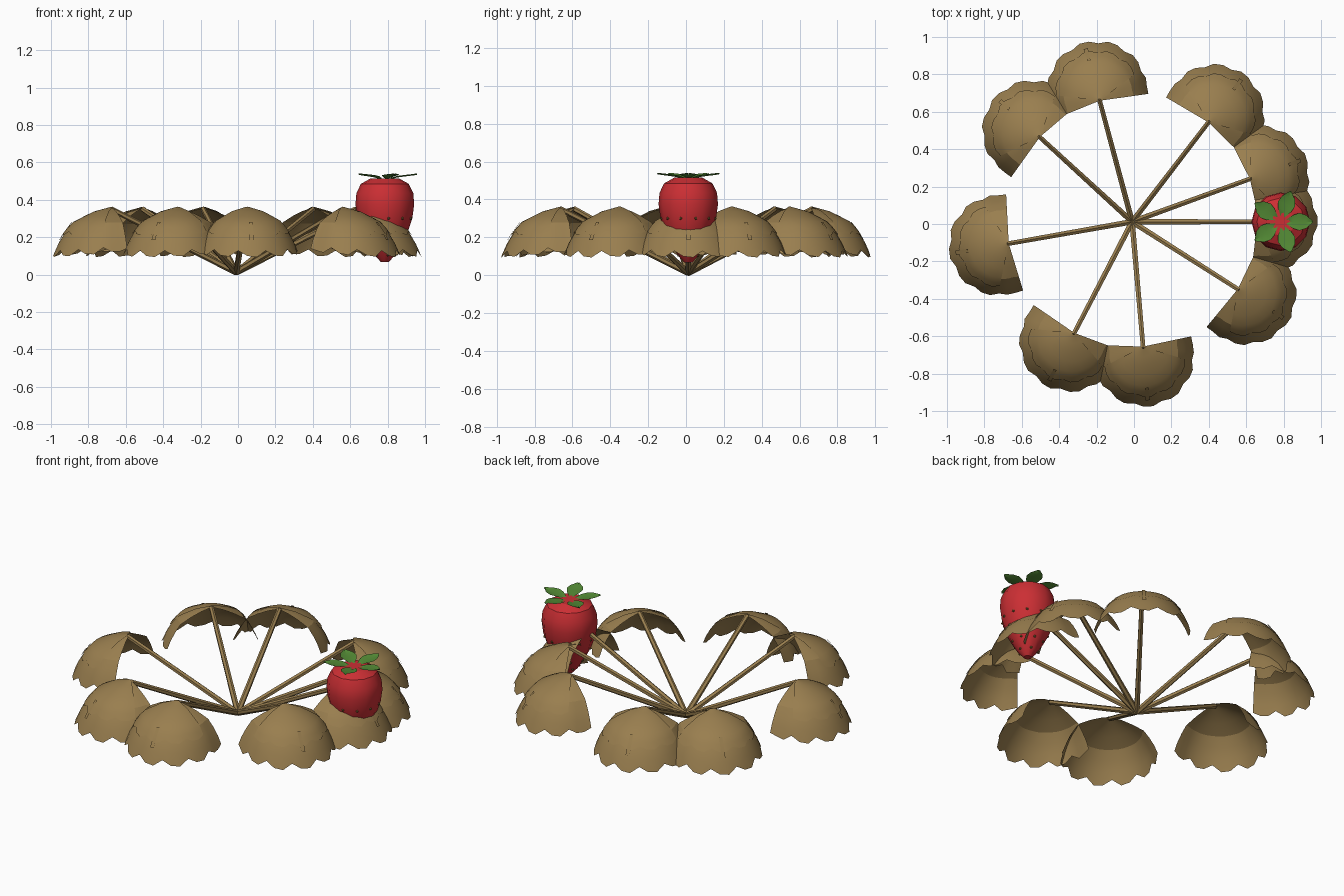
import bpy, bmesh, math
from mathutils import Vector, Matrix

if "Cube" in bpy.data.objects:
    bpy.data.objects.remove(bpy.data.objects["Cube"])

HUB = Vector((-0.01, 0.012, 0.0))
BERRY = Vector((0.785, 0.012, 0.0))
REACH, TOP = 0.67, 0.355          # where each stem ends
GOLDEN = 137.5                    # angle between successive leaves


def material(name, rgb):
    m = bpy.data.materials.new(name)
    m.diffuse_color = (*rgb, 1)
    m.use_nodes = True
    m.node_tree.nodes["Principled BSDF"].inputs["Base Color"].default_value = m.diffuse_color
    return m


DRY = material("dry_leaf_tan", (0.32, 0.21, 0.078))
RED = material("berry_red", (0.60, 0.028, 0.034))
GREEN = material("sepal_green", (0.085, 0.25, 0.035))
SEED = material("seed_olive", (0.20, 0.12, 0.03))


def add_object(name, bm, mat, angle=None):
    mesh = bpy.data.meshes.new(name)
    bm.to_mesh(mesh)
    bm.free()
    mesh.materials.append(mat)
    ob = bpy.data.objects.new(name, mesh)
    bpy.context.collection.objects.link(ob)
    if angle:
        bpy.ops.object.select_all(action='DESELECT')
        ob.select_set(True)
        bpy.context.view_layer.objects.active = ob
        bpy.ops.object.shade_smooth_by_angle(angle=math.radians(angle))
    return ob


def grid(bm, rows):
    """Skin rows of points with quads."""
    vs = [[bm.verts.new(p) for p in row] for row in rows]
    for a, b in zip(vs, vs[1:]):
        for i in range(len(a) - 1):
            bm.faces.new((a[i], b[i], b[i + 1], a[i + 1]))


# Drooping profile of a leaf: (share of the reach, share of the drop)
DROOP = [(0.03, 0.0), (0.33, 0.10), (0.68, 0.32), (0.86, 0.61), (1.0, 1.0)]
LOBES, STEPS, SPREAD = 7, 3, 97


def droop_at(s):
    k = min(int(s * 4), 3)
    f = s * 4 - k
    (h0, d0), (h1, d1) = DROOP[k], DROOP[k + 1]
    return h0 + (h1 - h0) * f, d0 + (d1 - d0) * f


def leaf_point(phi, s, lift):
    c = abs(math.cos(phi))
    reach = 0.265 + 0.06 * c
    drop = 0.235 + 0.03 * c
    h, d = droop_at(s)
    return Vector((REACH + math.cos(phi) * reach * h,
                   math.sin(phi) * reach * h,
                   TOP - drop * d + lift))


def leaf_sheet(bm, size, spread, lobes, lift):
    n = lobes * STEPS
    rows = []
    for ring in range(7):
        row = []
        for i in range(n + 1):
            phi = math.radians(spread) * (2 * i / n - 1)
            scallop = (0.0, 0.75, 0.9)[i % STEPS] if 0 < i < n else 0.3
            s = ring / 6 * size * (1 - 0.09 * (1 - scallop) * (ring / 6) ** 4)
            row.append(leaf_point(phi, s, lift))
        rows.append(row)
    grid(bm, rows)


# Stems and drooping lobed leaves
for k in range(9):
    turn = Matrix.Translation(HUB) @ Matrix.Rotation(math.radians(GOLDEN * k), 4, 'Z')

    bm = bmesh.new()
    a, b = Vector((0, 0, 0.012)), Vector((REACH + 0.01, 0, TOP - 0.004))
    bmesh.ops.create_cone(bm, cap_ends=True, segments=6, radius1=0.017,
                          radius2=0.014, depth=(b - a).length)
    pose = (Matrix.Translation((a + b) / 2)
            @ (b - a).to_track_quat('Z', 'Y').to_matrix().to_4x4())
    bmesh.ops.transform(bm, matrix=turn @ pose, verts=bm.verts)
    add_object(f"stem_{k + 1}", bm, DRY, 30)

    bm = bmesh.new()
    leaf_sheet(bm, 1.0, SPREAD, LOBES, 0.0)
    leaf_sheet(bm, 0.72, 68, 5, 0.007)          # small upper layer
    grid(bm, [[leaf_point(p, s / 10, 0.012) for p in (-0.04, 0.04)]
              for s in range(5, 9)])            # narrow midrib
    bmesh.ops.transform(bm, matrix=turn, verts=bm.verts)
    add_object(f"leaf_{k + 1}", bm, DRY, 20)

# Berry: turned profile of (radius, height)
PROFILE = [(0.022, 0.068), (0.055, 0.105), (0.088, 0.16), (0.122, 0.225),
           (0.147, 0.30), (0.157, 0.375), (0.152, 0.435), (0.128, 0.485),
           (0.075, 0.515)]
SIDES = 12
bm = bmesh.new()
rows = []
for r, z in reversed(PROFILE):
    rows.append([bm.verts.new(BERRY + Vector((r * math.cos(2 * math.pi * i / SIDES),
                                              r * math.sin(2 * math.pi * i / SIDES), z)))
                 for i in range(SIDES)])
for a, b in zip(rows, rows[1:]):
    for i in range(SIDES):
        j = (i + 1) % SIDES
        bm.faces.new((a[i], b[i], b[j], a[j]))
bm.faces.new(rows[0])
bm.faces.new(rows[-1][::-1])
bmesh.ops.recalc_face_normals(bm, faces=bm.faces)
add_object("berry", bm, RED, 30)

# Seeds dotted around the lower berry
bm = bmesh.new()
for ring, (r, z) in enumerate(PROFILE[1:5]):
    count = 5 + 2 * ring
    for i in range(count):
        t = 2 * math.pi * (i + 0.5 * (ring % 2)) / count
        spot = BERRY + Vector((r * 0.975 * math.cos(t), r * 0.975 * math.sin(t), z))
        bmesh.ops.create_icosphere(bm, subdivisions=1, radius=0.008,
                                   matrix=Matrix.Translation(spot))
add_object("seeds", bm, SEED)

# Five pointed sepals: (distance, half width, height)
SEPAL = [(0.03, 0.012, 0.517), (0.065, 0.036, 0.527), (0.10, 0.047, 0.532),
         (0.135, 0.036, 0.536), (0.172, 0.003, 0.541)]
bm = bmesh.new()
for k in range(5):
    t = math.radians(72 * k)
    out = Vector((math.cos(t), math.sin(t), 0))
    side = Vector((-math.sin(t), math.cos(t), 0))
    grid(bm, [[BERRY + out * d + side * w * e + Vector((0, 0, z - 0.008 * (1 - abs(e))))
               for e in (-1, 0, 1)] for d, w, z in SEPAL])
add_object("sepals", bm, GREEN, 30)
